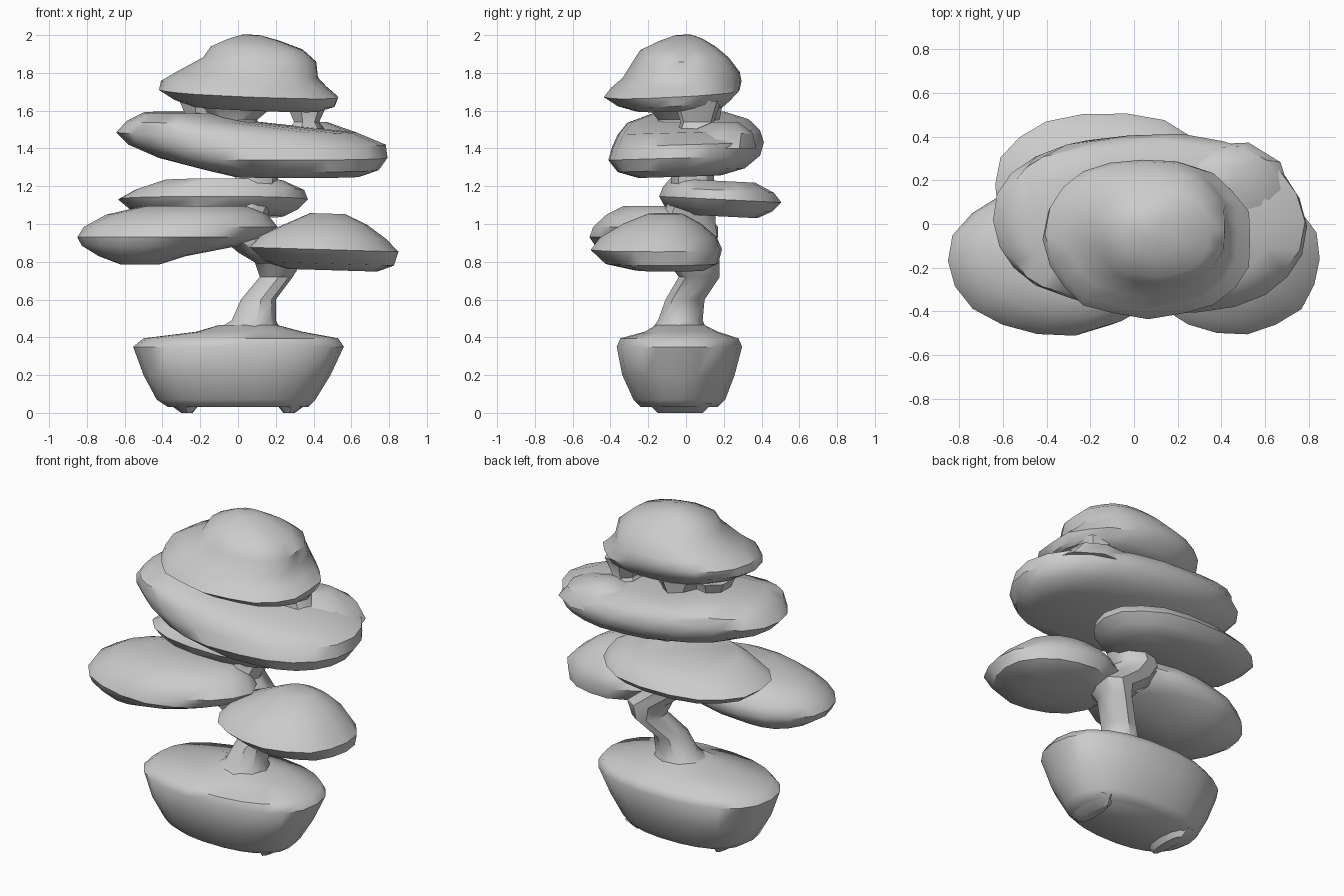
import bpy, bmesh, math, random

random.seed(4)

if "Cube" in bpy.data.objects:
    bpy.data.objects.remove(bpy.data.objects["Cube"], do_unlink=True)


def make_material(name, colour):
    mat = bpy.data.materials.new(name)
    mat.use_nodes = True
    mat.diffuse_color = colour
    mat.node_tree.nodes["Principled BSDF"].inputs["Base Color"].default_value = colour
    return mat


clay_grey = make_material("clay grey", (0.6, 0.6, 0.6, 1))


def signed_power(value, exponent):
    return math.copysign(abs(value) ** exponent, value)


def loft(name, rings, sides=18, squareness=2.2, slope_x=0, slope_y=0, wobble=0, angle=40):
    """Skin a stack of rings, each given as height, west, east, south, north."""
    bm = bmesh.new()
    # one radial wobble per column keeps the outline irregular but clean
    column_scale = [1 + random.uniform(-wobble, wobble) for _ in range(sides)]
    loops = []
    for z, west, east, south, north in rings:
        centre_x, centre_y = (west + east) / 2, (south + north) / 2
        loop = []
        for i in range(sides):
            turn = math.tau * i / sides
            dx = signed_power(math.cos(turn), 2 / squareness) * (east - west) / 2
            dy = signed_power(math.sin(turn), 2 / squareness) * (north - south) / 2
            dx, dy = dx * column_scale[i], dy * column_scale[i]
            height = z + slope_x * dx + slope_y * dy
            loop.append(bm.verts.new((centre_x + dx, centre_y + dy, height)))
        loops.append(loop)
    for lower, upper in zip(loops, loops[1:]):
        for i in range(sides):
            j = (i + 1) % sides
            bm.faces.new((lower[i], lower[j], upper[j], upper[i]))
    bm.faces.new(list(reversed(loops[0])))
    bm.faces.new(loops[-1])
    bmesh.ops.recalc_face_normals(bm, faces=bm.faces)

    mesh = bpy.data.meshes.new(name)
    bm.to_mesh(mesh)
    bm.free()
    mesh.materials.append(clay_grey)
    obj = bpy.data.objects.new(name, mesh)
    bpy.context.collection.objects.link(obj)
    bpy.ops.object.select_all(action="DESELECT")
    obj.select_set(True)
    bpy.context.view_layer.objects.active = obj
    bpy.ops.object.shade_smooth_by_angle(angle=math.radians(angle))
    return obj


# Oval pot with a flat base, rounded rim and low mound of soil
loft("pot", [
    (.03, -.37, .37, -.24, .17),
    (.07, -.43, .41, -.28, .21),
    (.2, -.5, .49, -.34, .26),
    (.35, -.555, .56, -.37, .3),
    (.395, -.5, .53, -.35, .28),
    (.43, -.22, .34, -.22, .17),
    (.465, -.1, .21, -.16, .1),
], sides=22, squareness=2.3, angle=50)

# Low wide feet blending into the ends of the base
for side, direction in (("right", -1), ("left", 1)):
    inner, middle, outer = direction * .2, direction * .27, direction * .37
    loft(f"{side}_foot", [
        (0, middle - .03, middle + .03, -.15, .09),
        (.05, min(inner, outer), max(inner, outer), -.2, .14),
    ], sides=12)

# Twisting trunk rising through all the tiers
loft("trunk", [
    (.42, -.16, .24, -.2, .12),
    (.49, -.04, .2, -.15, .09),
    (.6, .01, .2, -.11, .1),
    (.72, .11, .29, -.04, .18),
    (.8, .08, .34, -.1, .18),
    (.9, -.06, .22, -.16, .17),
    (1, -.12, .14, -.15, .16),
    (1.15, -.06, .2, -.08, .15),
    (1.3, 0, .22, -.08, .15),
    (1.45, -.12, .18, -.16, .19),
    (1.55, -.14, .1, -.15, .18),
    (1.65, -.24, .22, -.23, .2),
], sides=9, squareness=2, angle=40)

# Swollen fork joining the lowest pads
loft("trunk_fork", [
    (.79, .1, .32, -.16, .12),
    (.85, .0, .3, -.24, .15),
    (.91, -.07, .18, -.26, .15),
    (.97, -.14, .12, -.26, .14),
], sides=10)

# Short stems carrying the crown
for side, x, y in (("right", -.2, .02), ("left", .36, .06)):
    loft(f"{side}_crown_stem", [
        (1.42, x - .16, x + .16, y - .14, y + .14),
        (1.54, x - .07, x + .07, y - .09, y + .09),
        (1.65, x - .12, x + .12, y - .13, y + .13),
    ], sides=7)

# Lowest pair of foliage pads, each tapering to a blunt outer tip
loft("lower_right_foliage", [
    (.785, -.62, -.42, -.3, -.06),
    (.83, -.74, -.28, -.4, .06),
    (.885, -.83, .0, -.48, .14),
    (.93, -.855, .14, -.51, .17),
    (.985, -.82, .2, -.49, .17),
    (1.05, -.7, .15, -.42, .12),
    (1.095, -.5, .04, -.33, .06),
], squareness=2, wobble=.02)
loft("lower_left_foliage", [
    (.755, .26, .74, -.27, .1),
    (.79, .13, .83, -.43, .17),
    (.865, .04, .855, -.51, .19),
    (.93, .1, .79, -.46, .16),
    (1.0, .26, .69, -.34, .08),
    (1.055, .38, .57, -.2, -.02),
], squareness=2, slope_x=-.03, wobble=.02)

# Thin tier reaching to the back
loft("back_foliage", [
    (1.04, -.36, .24, 0, .38),
    (1.08, -.58, .32, -.12, .46),
    (1.13, -.64, .37, -.15, .51),
    (1.18, -.55, .35, -.13, .47),
    (1.23, -.4, .24, -.09, .37),
], squareness=2.2, slope_y=-.05, wobble=.02)

# Wide upper tier leaning up toward its right end, with a tuft on the left
loft("upper_foliage", [
    (1.25, -.02, .64, -.25, .18),
    (1.285, -.17, .74, -.36, .31),
    (1.35, -.42, .785, -.41, .39),
    (1.42, -.58, .775, -.39, .41),
    (1.485, -.645, .62, -.36, .39),
    (1.545, -.59, .06, -.31, .33),
    (1.59, -.5, -.14, -.18, .2),
], sides=22, squareness=2.25, slope_y=.03, wobble=.015)
loft("upper_left_tuft", [
    (1.4, .12, .72, -.14, .38),
    (1.48, .2, .64, .0, .36),
    (1.54, .33, .47, .14, .28),
], sides=10, wobble=.04)

# Domed crown with a flared brim
loft("crown_foliage", [
    (1.61, -.24, .43, -.27, .2),
    (1.64, -.33, .52, -.36, .24),
    (1.69, -.41, .54, -.43, .29),
    (1.74, -.4, .48, -.39, .3),
    (1.79, -.32, .43, -.33, .29),
    (1.87, -.18, .42, -.28, .23),
    (1.93, -.14, .35, -.24, .16),
    (1.975, -.05, .22, -.14, .09),
    (2, .02, .12, -.06, .03),
], sides=20, slope_x=-.04, slope_y=.05, wobble=.02)
